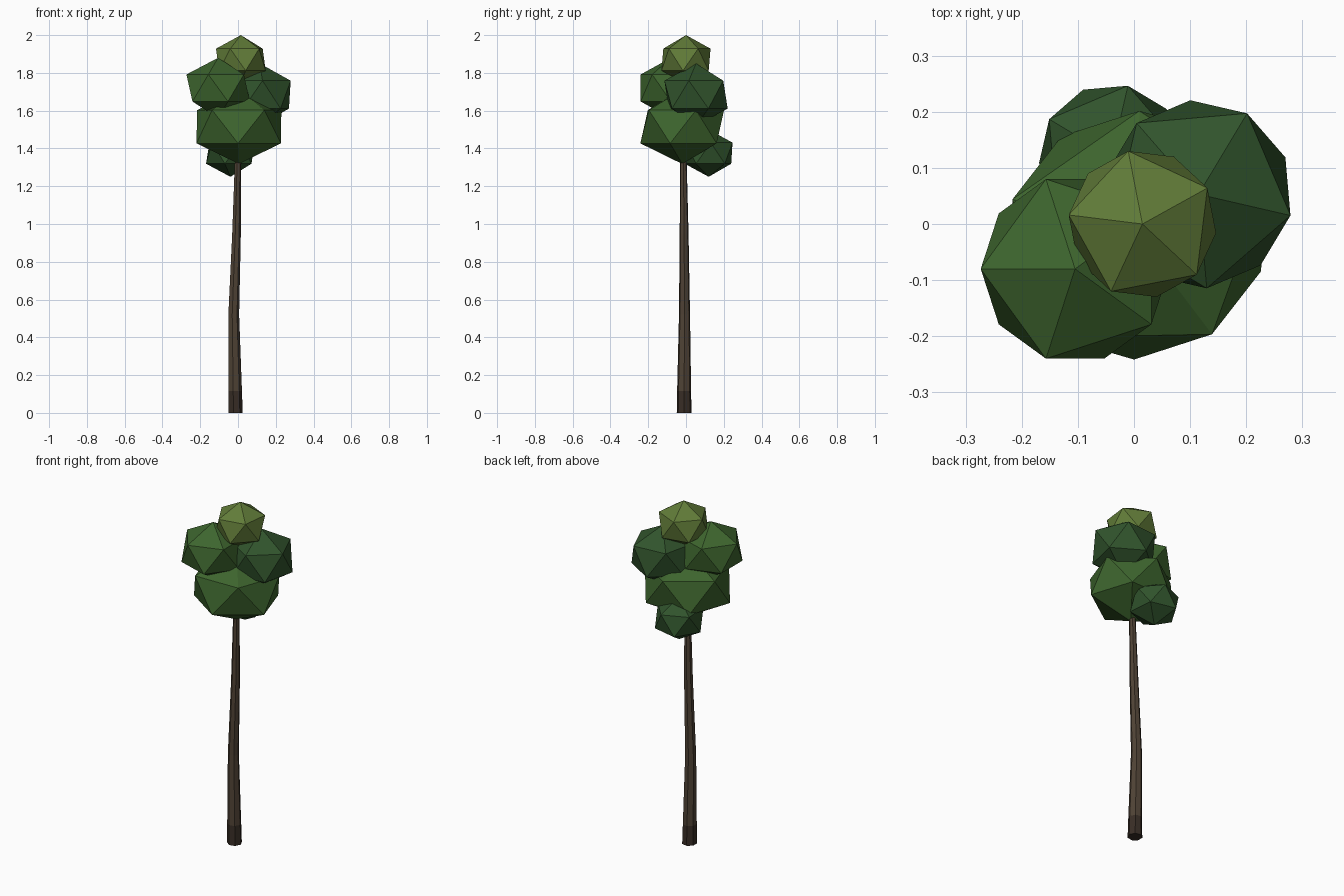
import bpy, bmesh
from math import sin, cos, pi, radians

if "Cube" in bpy.data.objects:
    bpy.data.objects.remove(bpy.data.objects["Cube"])


def material(name, rgb):
    m = bpy.data.materials.new(name)
    m.diffuse_color = (*rgb, 1)
    m.use_nodes = True
    m.node_tree.nodes["Principled BSDF"].inputs["Base Color"].default_value = m.diffuse_color
    return m


olive = material("olive_leaf", (0.12, 0.20, 0.04))
green = material("green_leaf", (0.047, 0.13, 0.027))
dark = material("dark_leaf", (0.030, 0.087, 0.025))
bark = material("bark", (0.080, 0.056, 0.036))
dark_bark = material("dark_bark", (0.040, 0.027, 0.019))


def leaf_clump(name, centre, radii, turn, mat):
    """Flat-faced, slightly squashed icosahedron with its tip up."""
    bpy.ops.mesh.primitive_ico_sphere_add(
        subdivisions=1, radius=1, location=centre, rotation=(0, 0, radians(turn)))
    ob = bpy.context.object
    ob.name = name
    ob.scale = radii
    ob.data.materials.append(mat)


# Foliage
leaf_clump("crown_top", (0.015, 0, 1.87), (0.148, 0.148, 0.13), 29, olive)
leaf_clump("crown_left", (-0.105, -0.08, 1.72), (0.188, 0.188, 0.16), 36, green)
leaf_clump("crown_right", (0.115, 0.053, 1.685), (0.188, 0.188, 0.165), 59, dark)
# turned by 18 degrees, so its local radii stay close to the world axes
leaf_clump("crown_middle", (0.005, -0.02, 1.515), (0.264, 0.246, 0.197), 18, green)
leaf_clump("crown_low_back", (-0.04, 0.12, 1.375), (0.145, 0.145, 0.125), 5, dark)


def tube(name, rings, mat, sides=7):
    """Tapered, bent tube through rings of (x, y, z, radius), capped."""
    bm = bmesh.new()
    loops = [[bm.verts.new((x + r * cos(2 * pi * i / sides),
                            y + r * sin(2 * pi * i / sides), z))
              for i in range(sides)] for x, y, z, r in rings]
    for a, b in zip(loops, loops[1:]):
        for i in range(sides):
            j = (i + 1) % sides
            bm.faces.new((a[i], a[j], b[j], b[i]))
    bm.faces.new(loops[0][::-1])
    bm.faces.new(loops[-1])
    me = bpy.data.meshes.new(name)
    bm.to_mesh(me)
    bm.free()
    me.materials.append(mat)
    bpy.context.collection.objects.link(bpy.data.objects.new(name, me))


# Bent trunk with a darker foot
foot_top = (-0.017, -0.010, 0.115, 0.038)
tube("trunk_foot", [(-0.015, -0.010, 0, 0.040), foot_top], dark_bark)
tube("trunk", [foot_top, (-0.024, -0.008, 0.52, 0.030),
               (-0.009, -0.010, 0.95, 0.024),
               (0.002, -0.015, 1.45, 0.016)], bark)
